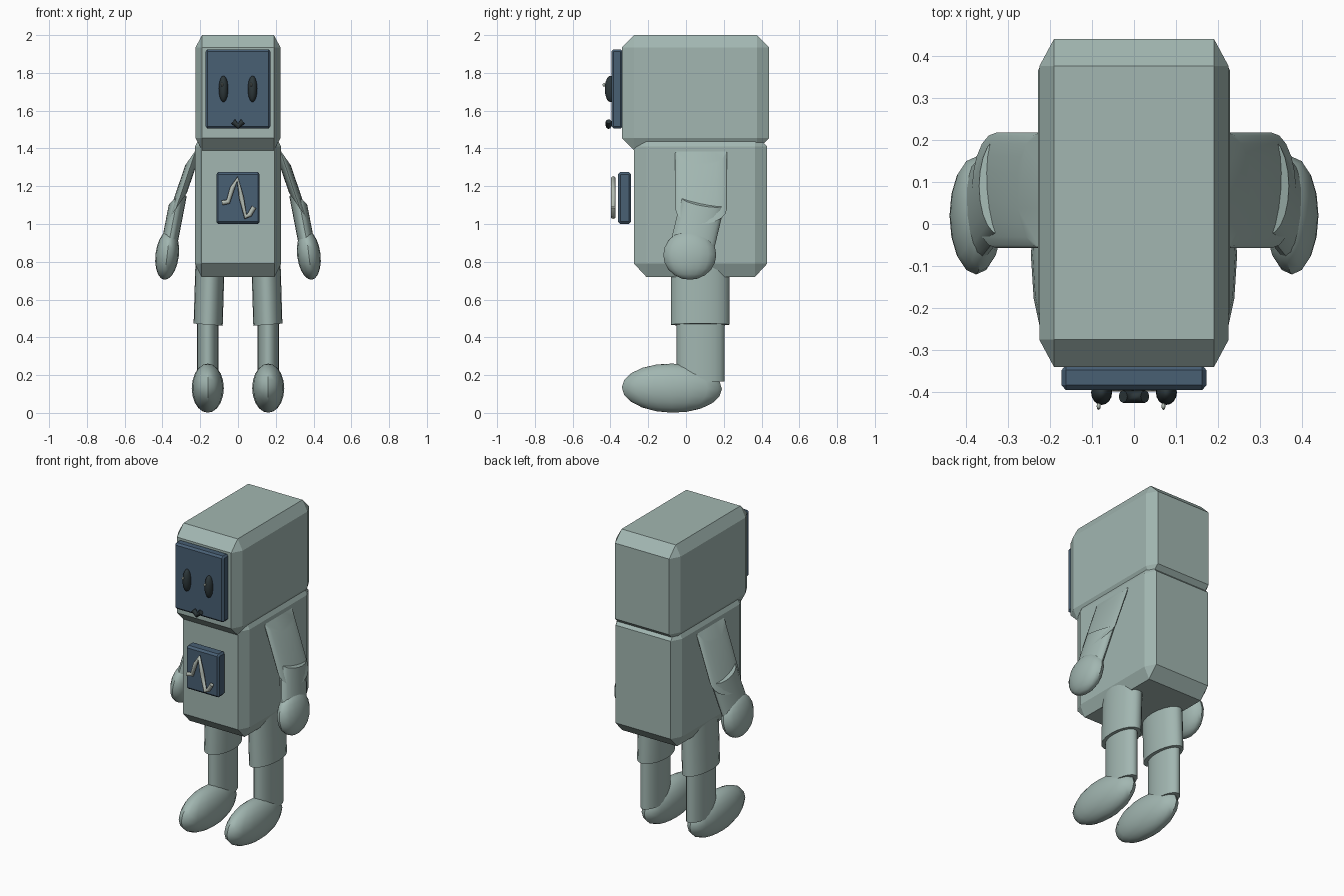
import bpy, bmesh, math
from mathutils import Matrix, Vector

if "Cube" in bpy.data.objects:
    bpy.data.objects.remove(bpy.data.objects["Cube"])


def material(name, rgb):
    m = bpy.data.materials.new(name)
    m.diffuse_color = (*rgb, 1)
    m.use_nodes = True
    m.node_tree.nodes["Principled BSDF"].inputs["Base Color"].default_value = m.diffuse_color
    return m


BODY = material("grey_green", (0.36, 0.47, 0.44))
SCREEN = material("slate_blue", (0.065, 0.115, 0.175))
DARK = material("charcoal", (0.026, 0.038, 0.042))
TRACE = material("pale_grey", (0.45, 0.50, 0.45))


def finish(name, bm, mat, smooth=False):
    bmesh.ops.recalc_face_normals(bm, faces=bm.faces[:])
    me = bpy.data.meshes.new(name)
    bm.to_mesh(me)
    bm.free()
    me.materials.append(mat)
    ob = bpy.data.objects.new(name, me)
    bpy.context.collection.objects.link(ob)
    if smooth:
        bpy.ops.object.select_all(action='DESELECT')
        ob.select_set(True)
        bpy.context.view_layer.objects.active = ob
        bpy.ops.object.shade_smooth_by_angle(angle=math.radians(40))
    return ob


def chamfer_box(name, lo, hi, chamfer, mat):
    """Box between two corners with a separate chamfer per axis."""
    lo, hi, c = Vector(lo), Vector(hi), Vector(chamfer)
    bm = bmesh.new()
    bmesh.ops.create_cube(bm, size=1)
    for v in bm.verts:
        v.co = Vector([v.co[i] * (hi[i] - lo[i]) / c[i] for i in range(3)])
    bmesh.ops.bevel(bm, geom=bm.edges[:], offset=1, segments=1,
                    profile=0.5, affect='EDGES')
    for v in bm.verts:
        v.co = Vector([v.co[i] * c[i] + (lo[i] + hi[i]) / 2 for i in range(3)])
    return finish(name, bm, mat)


def basis(x, y, z, centre):
    m = Matrix((x, y, z)).transposed().to_4x4()
    m.translation = Vector(centre)
    return m


def tube(name, top, bottom, across, depth, segs=20):
    """Elliptic cylinder; across and depth are the half axes of the caps."""
    top, bottom = Vector(top), Vector(bottom)
    bm = bmesh.new()
    bmesh.ops.create_cone(bm, cap_ends=True, segments=segs, radius1=1,
                          radius2=1, depth=2)
    bm.transform(basis(Vector(across), Vector(depth), (top - bottom) / 2,
                       (top + bottom) / 2))
    return finish(name, bm, BODY, True)


def ellipsoid(name, centre, radii, mat, tilt=Matrix.Identity(4), u=16, v=10):
    bm = bmesh.new()
    bmesh.ops.create_uvsphere(bm, u_segments=u, v_segments=v, radius=1)
    bm.transform(Matrix.Translation(centre) @ tilt
                 @ Matrix.Diagonal((*radii, 1)))
    return finish(name, bm, mat, True)


def stroke(name, points, radius, y, mat):
    cu = bpy.data.curves.new(name, 'CURVE')
    cu.dimensions = '3D'
    cu.bevel_depth = radius
    cu.bevel_resolution = 2
    cu.use_fill_caps = True
    sp = cu.splines.new('POLY')
    sp.points.add(len(points) - 1)
    for p, (x, z) in zip(sp.points, points):
        p.co = (x, y, z, 1)
    cu.materials.append(mat)
    bpy.context.collection.objects.link(bpy.data.objects.new(name, cu))


# Head and torso
chamfer_box("head", (-0.225, -0.34, 1.39), (0.225, 0.44, 2.0),
            (0.035, 0.065, 0.065), BODY)
chamfer_box("torso", (-0.228, -0.275, 0.72), (0.228, 0.43, 1.48),
            (0.035, 0.065, 0.07), BODY)

# Face and chest screens
chamfer_box("face_screen", (-0.172, -0.395, 1.505), (0.172, -0.335, 1.925),
            (0.01, 0.012, 0.012), SCREEN)
chamfer_box("chest_screen", (-0.115, -0.36, 1.0), (0.115, -0.29, 1.275),
            (0.01, 0.012, 0.012), SCREEN)

# Mouth and heartbeat line
stroke("mouth", [(-0.026, 1.543), (0, 1.518), (0.026, 1.543)], 0.015, -0.41, DARK)
stroke("heartbeat_line", [(-0.085, 1.112), (-0.052, 1.118), (-0.03, 1.19),
                          (-0.003, 1.24), (0.018, 1.14), (0.04, 1.038),
                          (0.062, 1.05), (0.085, 1.09)], 0.013, -0.385, TRACE)

for s, side in ((-1, "left"), (1, "right")):
    # Eyes with small glints
    ellipsoid(side + "_eye", (s * 0.077, -0.4, 1.715), (0.025, 0.03, 0.07), DARK)
    ellipsoid(side + "_glint", (s * 0.077 - 0.007, -0.433, 1.737),
              (0.005, 0.009, 0.01), TRACE, u=8, v=6)

    # Arms
    tube(side + "_upper_arm", (s * 0.2225, 0.08, 1.3925), (s * 0.3275, 0.08, 1.0825),
         (s * 0.0575, 0, -0.0825), (0, 0.137, 0))
    tube(side + "_forearm", (s * 0.32, 0.09, 1.12), (s * 0.368, 0.03, 0.87),
         (s * 0.048, 0, -0.025), (0, 0.115, -0.02))
    ellipsoid(side + "_hand", (s * 0.375, 0.02, 0.836), (0.062, 0.14, 0.132), BODY,
              Matrix.Rotation(s * -0.12, 4, 'Y'))

    # Legs and feet
    tube(side + "_thigh", (s * 0.148, 0.075, 0.8), (s * 0.158, 0.075, 0.467),
         (0.077, 0, s * 0.006), (0, 0.155, 0))
    tube(side + "_shin", (s * 0.16, 0.078, 0.52), (s * 0.16, 0.078, 0.165),
         (0.057, 0, 0), (0, 0.127, 0))
    ellipsoid(side + "_foot", (s * 0.16, -0.075, 0.131), (0.085, 0.265, 0.13), BODY,
              Matrix.Rotation(-0.02, 4, 'X'))
